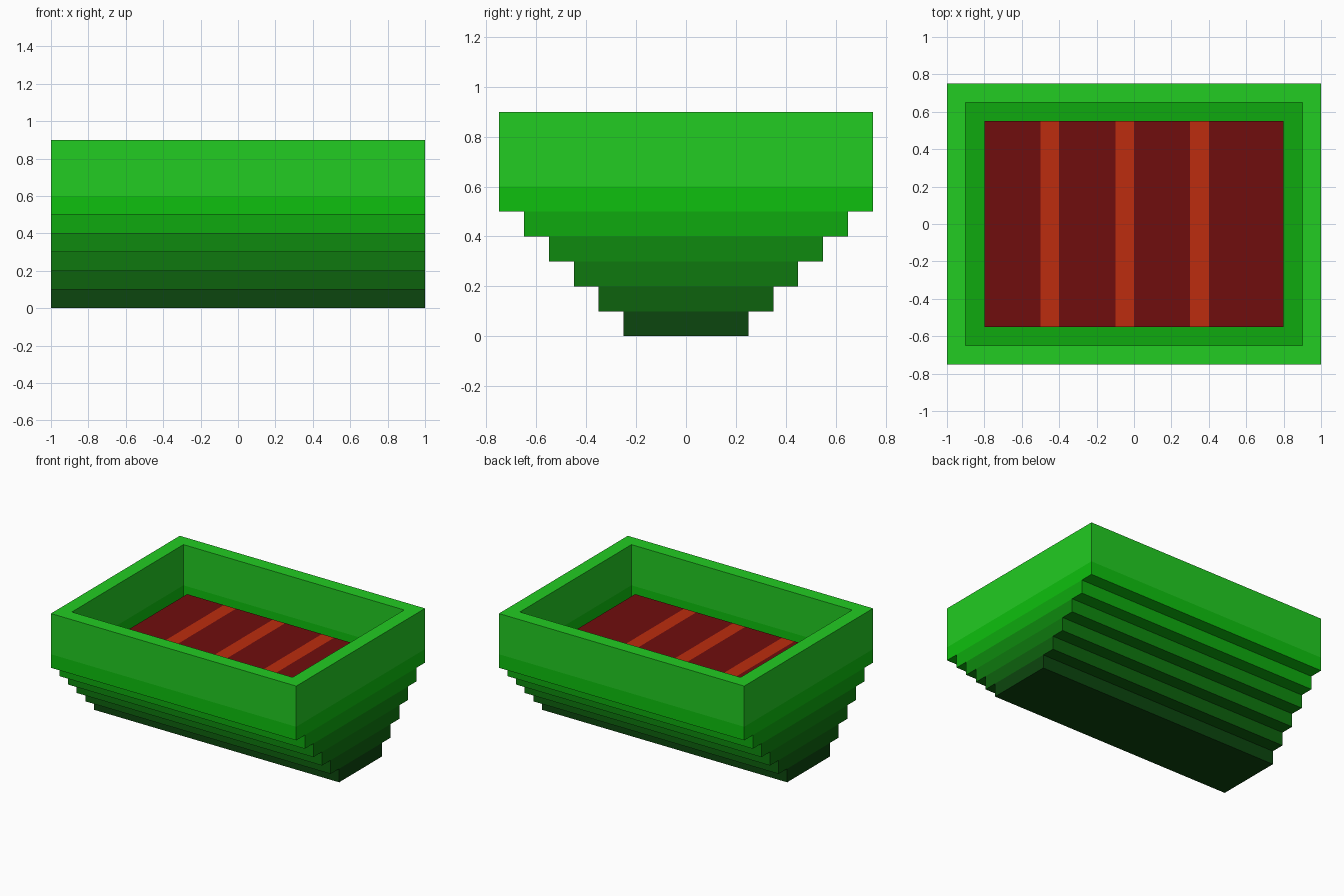
import bpy, bmesh

if "Cube" in bpy.data.objects:
    bpy.data.objects.remove(bpy.data.objects["Cube"])


def material(name, rgb):
    """Flat colour from 0-255 sRGB values, stored as linear."""
    mat = bpy.data.materials.new(name)
    lin = [((c / 255 + 0.055) / 1.055) ** 2.4 if c > 10 else c / 255 / 12.92 for c in rgb]
    mat.diffuse_color = (*lin, 1)
    mat.use_nodes = True
    mat.node_tree.nodes["Principled BSDF"].inputs["Base Color"].default_value = mat.diffuse_color
    return mat


def finish(name, bm, mat):
    bmesh.ops.recalc_face_normals(bm, faces=bm.faces)
    mesh = bpy.data.meshes.new(name)
    bm.to_mesh(mesh)
    bm.free()
    mesh.materials.append(mat)
    obj = bpy.data.objects.new(name, mesh)
    bpy.context.collection.objects.link(obj)


def box(name, x0, x1, half_y, z0, z1, mat):
    bm = bmesh.new()
    bmesh.ops.create_cube(bm, size=1)
    for v in bm.verts:
        v.co = (x1 if v.co.x > 0 else x0,
                half_y if v.co.y > 0 else -half_y,
                z1 if v.co.z > 0 else z0)
    finish(name, bm, mat)


def frame(name, hx, hy, wall, z0, z1, mat):
    """Rectangular ring with walls of even thickness."""
    bm = bmesh.new()
    signs = [(-1, -1), (1, -1), (1, 1), (-1, 1)]
    loops = [[bm.verts.new((sx * (hx - t), sy * (hy - t), z)) for sx, sy in signs]
             for t, z in ((0, z0), (0, z1), (wall, z1), (wall, z0))]
    for i in range(4):
        a, b = loops[i], loops[(i + 1) % 4]
        for j in range(4):
            k = (j + 1) % 4
            bm.faces.new((a[j], a[k], b[k], b[j]))
    finish(name, bm, mat)


# Stepped hull, each layer wider and lighter than the one below
greens = [("darkest green", (12, 70, 14)), ("very dark green", (13, 98, 13)),
          ("dark green", (14, 120, 14)), ("deep green", (14, 138, 14)),
          ("medium green", (14, 170, 14))]
for i, (label, rgb) in enumerate(greens):
    box(f"hull_layer_{i + 1}", -1, 1, 0.25 + 0.1 * i, 0.1 * i, 0.1 * (i + 1),
        material(label, rgb))

# Side walls: lower band and tall upper rim
frame("lower_wall", 1, 0.75, 0.1, 0.5, 0.6, material("bright green", (14, 192, 14)))
frame("upper_wall", 1, 0.75, 0.1, 0.6, 0.9, material("light green", (34, 204, 34)))

# Raised striped deck, set in from the walls
dark_red = material("dark red", (112, 13, 13))
orange = material("orange red", (188, 44, 14))
edges = [-0.8, -0.5, -0.4, -0.1, 0.0, 0.3, 0.4, 0.8]
for i, (x0, x1) in enumerate(zip(edges, edges[1:])):
    stripe = i % 2 == 1
    box(f"deck_{'stripe' if stripe else 'panel'}_{i // 2 + 1}", x0, x1, 0.55, 0.5, 0.6,
        orange if stripe else dark_red)
